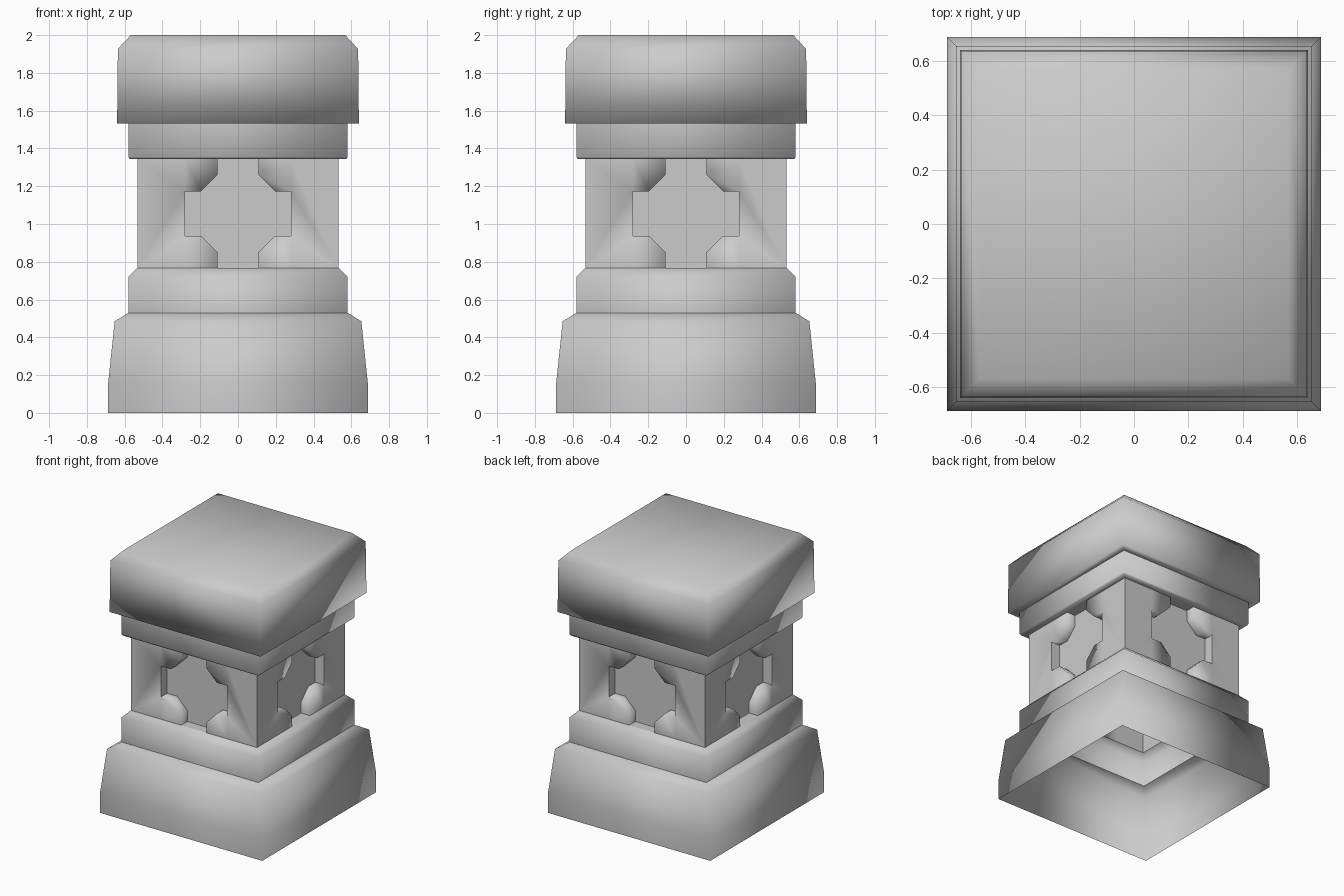
import bpy, bmesh, math
from mathutils import Matrix, Vector

cube = bpy.data.objects.get("Cube")
if cube:
    bpy.data.objects.remove(cube, do_unlink=True)

SHARP = math.radians(55)
stone = bpy.data.materials.new("grey stone")
stone.use_nodes = True
GREY = (0.6, 0.6, 0.6, 1)
stone.diffuse_color = GREY
stone.node_tree.nodes["Principled BSDF"].inputs["Base Color"].default_value = GREY


def finish(name, bm, soft=()):
    """Smooth-shade with sharp creases, then link the part."""
    soft = set(soft)
    for f in bm.faces:
        f.smooth = True
    for e in bm.edges:
        if len(e.link_faces) == 2 and not soft.intersection(e.link_faces):
            e.smooth = e.calc_face_angle() < SHARP
    mesh = bpy.data.meshes.new(name)
    bm.to_mesh(mesh)
    bm.free()
    mesh.materials.append(stone)
    bpy.context.collection.objects.link(bpy.data.objects.new(name, mesh))


def square_shell(name, profile, closed_top=False):
    """Loft square rings through (half width, height) pairs."""
    bm = bmesh.new()
    corners = ((-1, -1), (1, -1), (1, 1), (-1, 1))
    rings = [[bm.verts.new((x * r, y * r, z)) for x, y in corners] for r, z in profile]
    for low, high in zip(rings, rings[1:]):
        for i in range(4):
            j = (i + 1) % 4
            bm.faces.new((low[i], low[j], high[j], high[i]))
    if closed_top:
        bm.faces.new(rings[-1])
    finish(name, bm)


# Stepped shell, open underneath
square_shell("base", [(.687, 0), (.687, .16), (.653, .485), (.58, .53)])
square_shell("lower_tier", [(.58, .53), (.58, .72), (.533, .767)])
square_shell("upper_tier", [(.533, 1.343), (.575, 1.345), (.58, 1.355), (.58, 1.533)])
square_shell("cap", [(.58, 1.533), (.64, 1.533), (.636, 1.927), (.568, 2)], True)

# Core with a recessed cross-shaped window on each side
HALF, DEPTH, MID, RISE = .533, .075, 1.055, .288
bm = bmesh.new()
brackets = []
quarter = [(.108, RISE), (.108, .205), (.195, .118), (.28, .118)]
outline = (quarter + [(x, -z) for x, z in reversed(quarter)]
           + [(-x, -z) for x, z in quarter] + [(-x, z) for x, z in reversed(quarter)])

for side in range(4):
    turn = Matrix.Rotation(side * math.pi / 2, 4, "Z")

    def face(points):
        return bm.faces.new([bm.verts.new(turn @ Vector((x, y - HALF, z + MID)))
                             for x, y, z in points])

    for s in (-1, 1):
        # Corner post
        face([(s * .28, 0, -RISE), (s * HALF, 0, -RISE), (s * HALF, 0, RISE),
              (s * .28, 0, RISE), (s * .28, 0, .118), (s * .28, 0, -.118)])
        # Chamfered brackets at the top and bottom of the window
        for t in (-1, 1):
            brackets.append(face([(s * x, 0, t * z) for x, z in quarter + [(.28, RISE)]]))
    # Window reveal and back panel
    for (ax, az), (bx, bz) in zip(outline, outline[1:] + outline[:1]):
        face([(ax, 0, az), (bx, 0, bz), (bx, DEPTH, bz), (ax, DEPTH, az)])
    face([(x, DEPTH, z) for x, z in outline])

bmesh.ops.remove_doubles(bm, verts=bm.verts, dist=.0005)
bmesh.ops.recalc_face_normals(bm, faces=bm.faces)
bm.normal_update()
if brackets[0].normal.y > 0:
    bmesh.ops.reverse_faces(bm, faces=bm.faces)
    bm.normal_update()
finish("window_core", bm, brackets)
